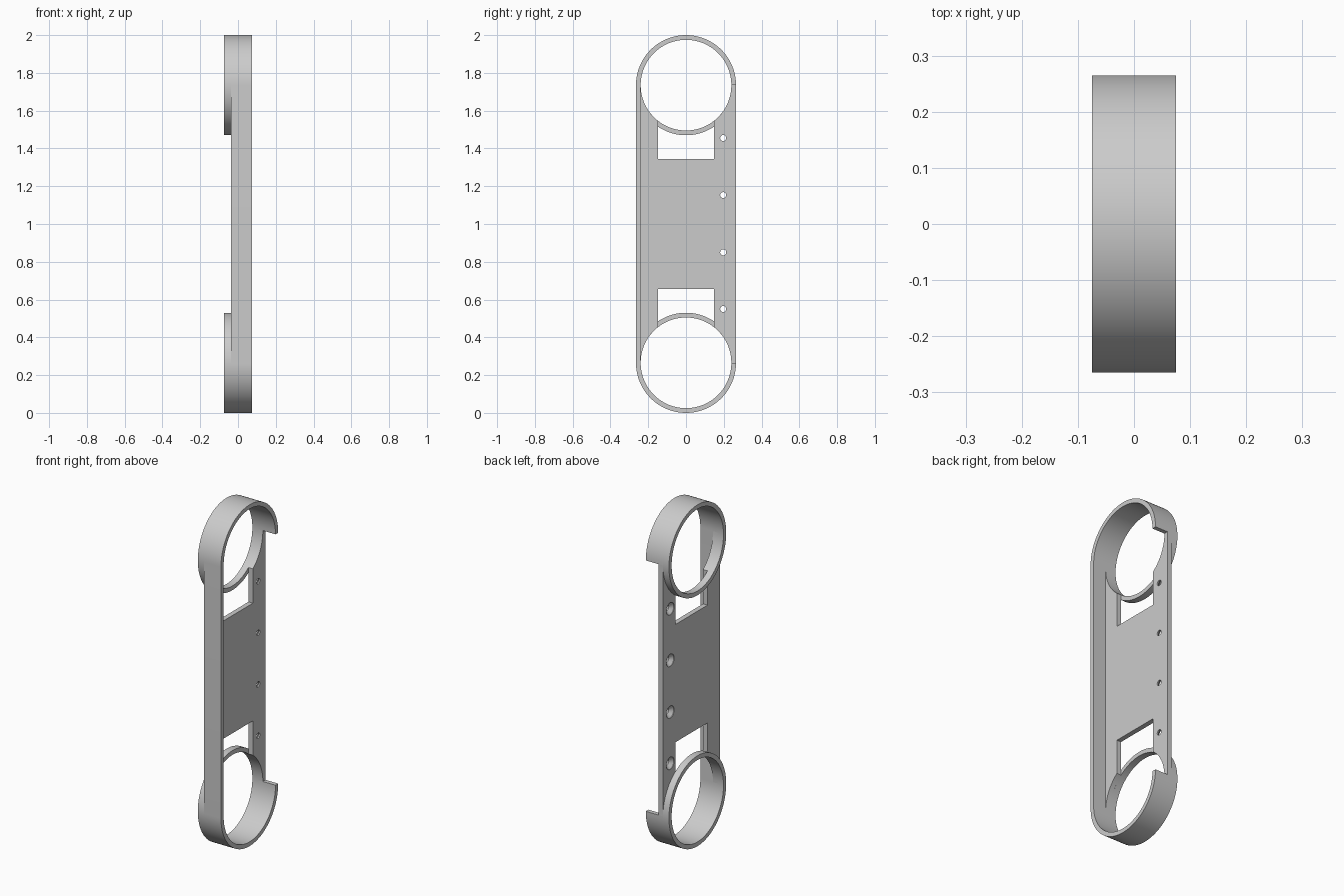
import bpy, bmesh
from math import sin, cos, pi, acos

cube = bpy.data.objects.get("Cube")
if cube:
    bpy.data.objects.remove(cube, do_unlink=True)

R_OUT, R_IN = 0.265, 0.24            # end rings
Z_LOW, Z_HIGH = 0.265, 1.735         # ring centres
X_BACK, X_PLATE, X_FACE, X_FRONT = -0.075, -0.036, -0.007, 0.075
WINDOW_Y, WINDOW_Z = 0.148, 1.345
SEGMENTS = 48

grey = bpy.data.materials.new("light grey")
grey.use_nodes = True
colour = (0.6, 0.6, 0.6, 1)
grey.diffuse_color = colour
grey.node_tree.nodes["Principled BSDF"].inputs["Base Color"].default_value = colour


def finish(name, bm):
    bmesh.ops.recalc_face_normals(bm, faces=bm.faces)
    mesh = bpy.data.meshes.new(name)
    bm.to_mesh(mesh)
    bm.free()
    obj = bpy.data.objects.new(name, mesh)
    bpy.context.collection.objects.link(obj)
    mesh.materials.append(grey)
    return obj


def activate(obj):
    bpy.ops.object.select_all(action='DESELECT')
    obj.select_set(True)
    bpy.context.view_layer.objects.active = obj


def smooth(obj):
    activate(obj)
    bpy.ops.object.shade_smooth_by_angle(angle=pi / 6)


def arc(radius, z, start, end, n):
    """Points (y, z) along an arc about a ring centre."""
    angles = [start + (end - start) * i / n for i in range(n + 1)]
    return [(radius * cos(a), z + radius * sin(a)) for a in angles]


def extrude(bm, faces, depth):
    new = bmesh.ops.extrude_face_region(bm, geom=faces)["geom"]
    verts = [v for v in new if isinstance(v, bmesh.types.BMVert)]
    bmesh.ops.translate(bm, verts=verts, vec=(depth, 0, 0))


def band(name, outer, inner, x0, x1, closed=False):
    """Strip between two matching lines, given depth along x."""
    bm = bmesh.new()
    a, b = [[bm.verts.new((x0, y, z)) for y, z in line] for line in (outer, inner)]
    n = len(a)
    faces = []
    for i in range(n if closed else n - 1):
        j = (i + 1) % n
        faces.append(bm.faces.new((a[i], a[j], b[j], b[i])))
    extrude(bm, faces, x1 - x0)
    smooth(finish(name, bm))


# Full rings on the back
for name, z in (("lower_ring", Z_LOW), ("upper_ring", Z_HIGH)):
    outer, inner = [arc(r, z, 0, 2 * pi, 2 * SEGMENTS)[:-1] for r in (R_OUT, R_IN)]
    band(name, outer, inner, X_BACK, X_PLATE, closed=True)

# C-shaped rim: half rings joined by the straight side wall
outer, inner = [arc(r, Z_HIGH, 0, pi, SEGMENTS) + arc(r, Z_LOW, pi, 2 * pi, SEGMENTS)
                for r in (R_OUT, R_IN)]
band("rim_wall", outer, inner, X_PLATE, X_FRONT)

# Web plate with round ends and square windows
a = acos(WINDOW_Y / R_IN)
top = [(R_OUT, Z_HIGH)] + arc(R_IN, Z_HIGH, 0, -a, 14)
top += [(WINDOW_Y, WINDOW_Z), (-WINDOW_Y, WINDOW_Z)]
top += arc(R_IN, Z_HIGH, a - pi, -pi, 14)
outline = top + [(y, 2 - z) for y, z in reversed(top)]
bm = bmesh.new()
face = bm.faces.new([bm.verts.new((X_PLATE, y, z)) for y, z in outline])
extrude(bm, [face], X_FACE - X_PLATE)
plate = finish("web_plate", bm)

# Countersunk screw holes, wide on the back
profile = [(X_PLATE - 0.01, 0.036), (X_PLATE + 0.003, 0.036),
           (X_PLATE + 0.021, 0.016), (X_FACE + 0.01, 0.016)]
bm = bmesh.new()
SIDES = 24
for hole_z in (0.55, 0.85, 1.153, 1.455):
    rings = [[bm.verts.new((x, 0.197 + r * cos(2 * pi * i / SIDES),
                            hole_z + r * sin(2 * pi * i / SIDES)))
              for i in range(SIDES)] for x, r in profile]
    for p, q in zip(rings, rings[1:]):
        for i in range(SIDES):
            j = (i + 1) % SIDES
            bm.faces.new((p[i], p[j], q[j], q[i]))
    bm.faces.new(rings[0])
    bm.faces.new(rings[-1])
cutter = finish("hole_cutter", bm)
cutter.hide_render = True
cut = plate.modifiers.new("holes", 'BOOLEAN')
cut.operation, cut.solver, cut.object = 'DIFFERENCE', 'EXACT', cutter
activate(plate)
bpy.ops.object.modifier_apply(modifier=cut.name)
bpy.data.objects.remove(cutter, do_unlink=True)
smooth(plate)
